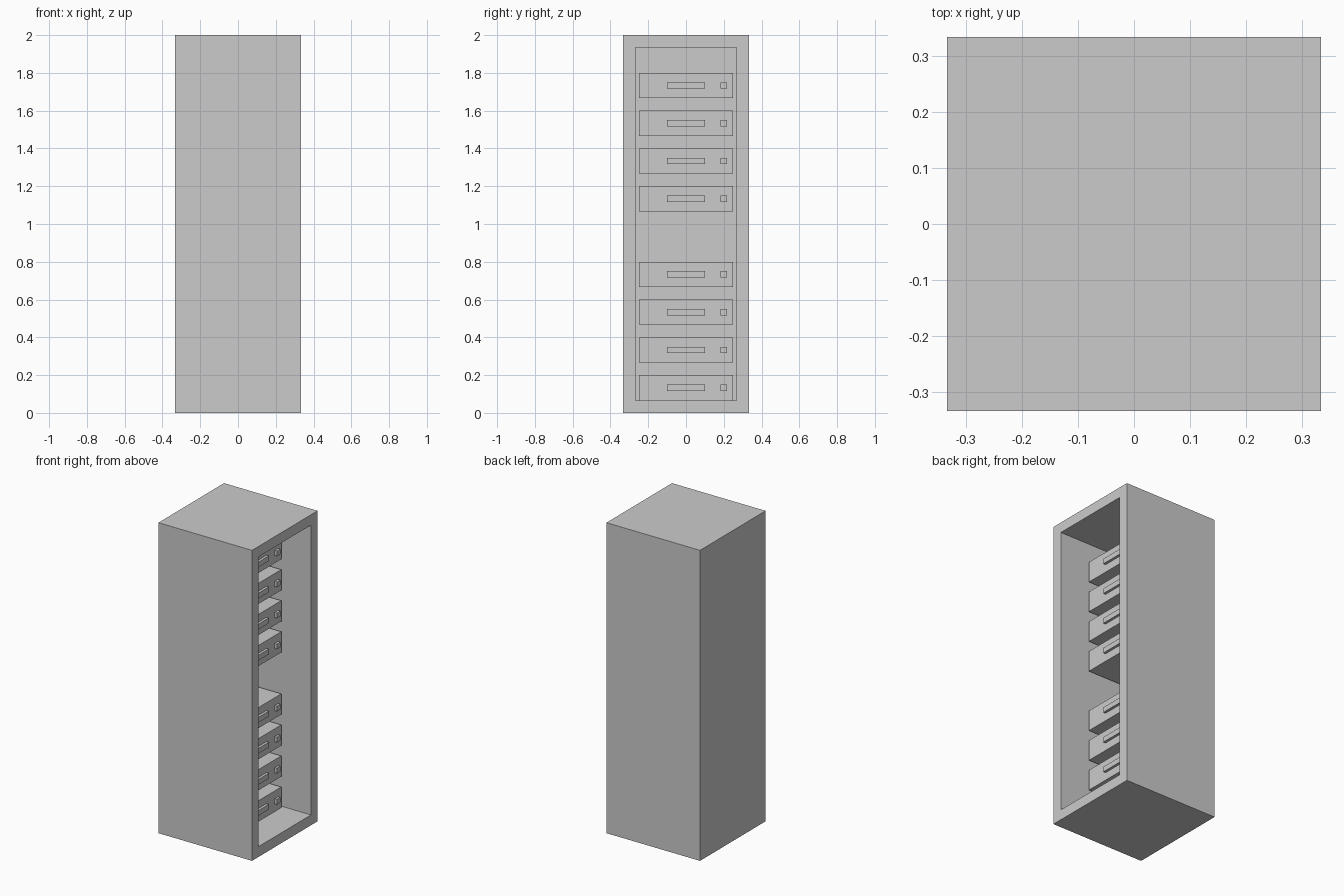
import bpy, bmesh
from mathutils import Vector

if "Cube" in bpy.data.objects:
    bpy.data.objects.remove(bpy.data.objects["Cube"])

W, H, T = 2 / 3, 2.0, 1 / 15   # cabinet width, height, wall thickness


def box(name, lo, hi):
    """Axis-aligned box between two corners; returns the object."""
    lo, hi = Vector(lo), Vector(hi)
    bm = bmesh.new()
    bmesh.ops.create_cube(bm, size=1)
    for v in bm.verts:
        v.co = Vector(((lo[i] + hi[i]) / 2 + v.co[i] * (hi[i] - lo[i]) for i in range(3)))
    mesh = bpy.data.meshes.new(name)
    bm.to_mesh(mesh)
    bm.free()
    obj = bpy.data.objects.new(name, mesh)
    bpy.context.collection.objects.link(obj)
    return obj


# cabinet: inset the +x face and push it in to hollow the body
cabinet = box("cabinet", (-W / 2, -W / 2, 0), (W / 2, W / 2, H))
bm = bmesh.new()
bm.from_mesh(cabinet.data)
opening = max(bm.faces, key=lambda f: f.calc_center_median().x)
bmesh.ops.inset_region(bm, faces=[opening], thickness=T, use_even_offset=True)
pushed = bmesh.ops.extrude_discrete_faces(bm, faces=[opening])["faces"][0]
bmesh.ops.translate(bm, verts=pushed.verts, vec=(-(W - T), 0, 0))
bmesh.ops.recalc_face_normals(bm, faces=bm.faces)
bm.to_mesh(cabinet.data)
bm.free()

# rack units: two stacks of four, one slot left empty in the middle
back, front, lip = -W / 2 + T, 2 / 15, 1 / 60
for slot in (0, 1, 2, 3, 5, 6, 7, 8):
    z = T + 0.2 * slot
    z0, z1 = z + 0.05, z + 0.05 + 1 / 30
    box(f"rack_unit_{slot}", (back, -0.25, z), (front, 0.25, z + 2 * T))
    # raised handle bar and square button on the unit's face
    box(f"handle_{slot}", (front, -0.1, z0), (front + lip, 0.1, z1))
    box(f"button_{slot}", (front, 0.2 - 1 / 60, z0), (front + lip, 0.2 + 1 / 60, z1))
